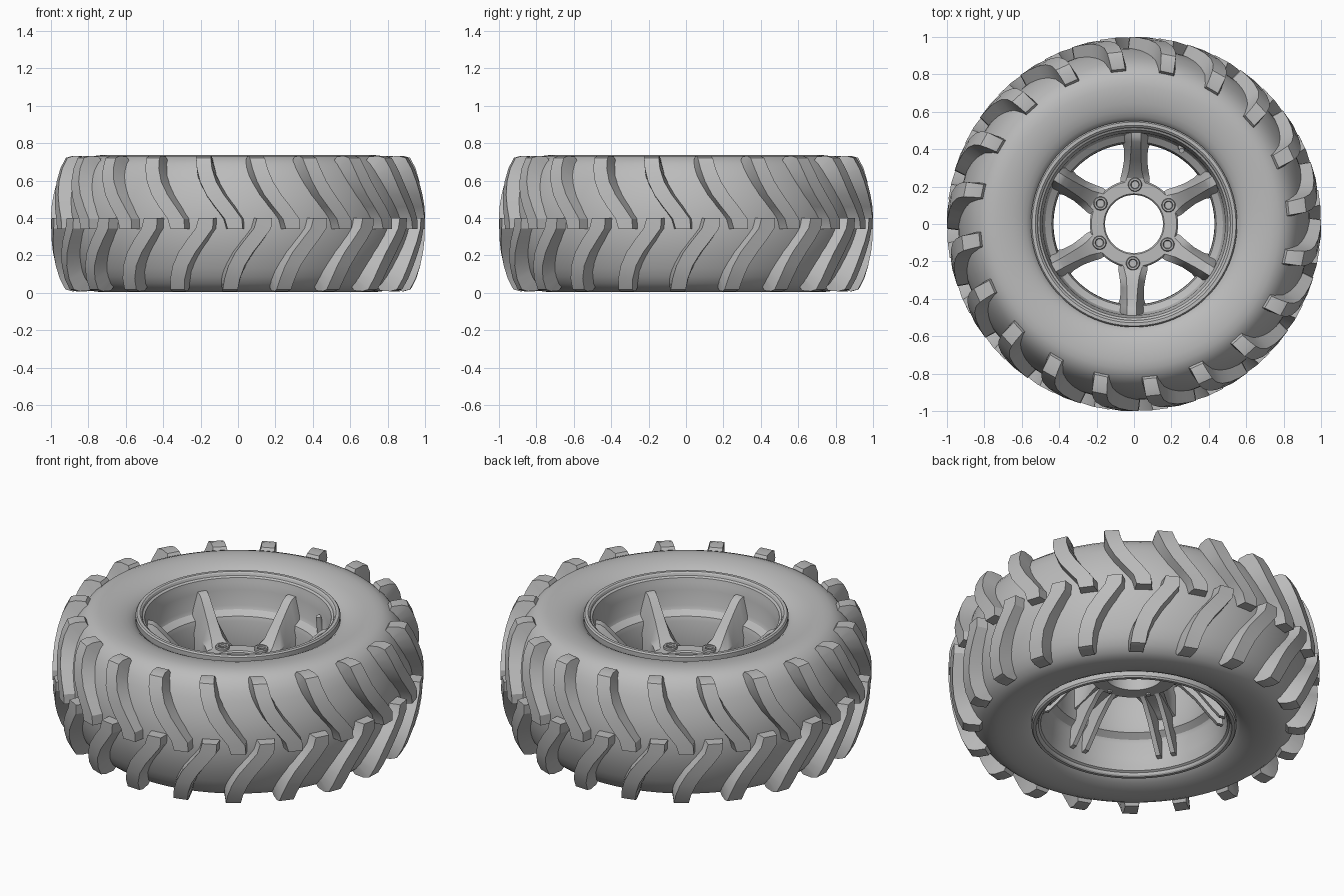
import bpy, bmesh, math
from mathutils import Vector, Matrix

if "Cube" in bpy.data.objects:
    bpy.data.objects.remove(bpy.data.objects["Cube"])

MID = 0.37          # height of the wheel's middle plane
LUGS = 20
SPOKES = 6
SPOKE_START = math.radians(88.5)

grey = bpy.data.materials.new("plain_grey")
grey.use_nodes = True
grey.diffuse_color = (0.5, 0.5, 0.5, 1)
grey.node_tree.nodes["Principled BSDF"].inputs["Base Color"].default_value = (0.5, 0.5, 0.5, 1)


def finish(bm, name, angle=35):
    bmesh.ops.recalc_face_normals(bm, faces=bm.faces)
    mesh = bpy.data.meshes.new(name)
    bm.to_mesh(mesh)
    bm.free()
    mesh.materials.append(grey)
    obj = bpy.data.objects.new(name, mesh)
    bpy.context.collection.objects.link(obj)
    bpy.ops.object.select_all(action='DESELECT')
    obj.select_set(True)
    bpy.context.view_layer.objects.active = obj
    bpy.ops.object.shade_smooth_by_angle(angle=math.radians(angle))
    return obj


def loft(bm, sections, closed=False):
    """Skin a row of equal-sized loops; cap the ends unless closed."""
    rings = [[bm.verts.new(p) for p in s] for s in sections]
    n = len(rings[0])
    for i in range(len(rings) if closed else len(rings) - 1):
        a, b = rings[i], rings[(i + 1) % len(rings)]
        for k in range(n):
            bm.faces.new((a[k], a[(k + 1) % n], b[(k + 1) % n], b[k]))
    if not closed:
        bm.faces.new(rings[0])
        bm.faces.new(rings[-1])


def lathe(bm, profile, steps, at=Matrix()):
    """Turn a closed (radius, z) profile about the z axis."""
    turns = [math.tau * i / steps for i in range(steps)]
    loft(bm, [[at @ Vector((r * math.cos(t), r * math.sin(t), z)) for r, z in profile]
              for t in turns], closed=True)


def mirrored(half):
    """Complete an upper half profile (offsets from the middle plane)."""
    return [(r, MID + z) for r, z in half] + [(r, MID - z) for r, z in reversed(half) if z > 0]


def spoke_turns():
    return [Matrix.Rotation(SPOKE_START + math.tau * i / SPOKES, 4, 'Z') for i in range(SPOKES)]


# Tyre carcass
bm = bmesh.new()
carcass = [(0.94, 0), (0.937, 0.06), (0.928, 0.12), (0.912, 0.18), (0.89, 0.24),
           (0.868, 0.285), (0.842, 0.32), (0.81, 0.347), (0.775, 0.361), (0.735, 0.366),
           (0.69, 0.364), (0.645, 0.357), (0.605, 0.345), (0.575, 0.33), (0.55, 0.31), (0.535, 0.27)]
lathe(bm, mirrored(carcass), 128)
finish(bm, "tyre_carcass", 40)

# Tread lugs: stations of (angle, outer r, outer z, inner r, inner z, half width)
STATIONS = [(-0.213, 0.83, 0.358, 0.80, 0.31, 0.036),
            (-0.207, 0.885, 0.362, 0.83, 0.29, 0.038),
            (-0.202, 0.922, 0.352, 0.84, 0.28, 0.040),
            (-0.190, 0.952, 0.295, 0.86, 0.25, 0.041),
            (-0.165, 0.974, 0.225, 0.88, 0.21, 0.043),
            (-0.125, 0.988, 0.155, 0.89, 0.15, 0.047),
            (-0.075, 0.996, 0.090, 0.90, 0.09, 0.048),
            (-0.025, 1.0, 0.025, 0.90, 0.025, 0.046),
            (-0.015, 1.0, -0.030, 0.90, -0.030, 0.040)]


def lug_row(name, side, offset):
    bm = bmesh.new()
    for i in range(LUGS):
        base = math.tau * (i + offset) / LUGS - math.pi / 2
        sections = []
        for a, ro, zo, ri, zi, w in STATIONS:
            out = Vector((math.cos(base + a), math.sin(base + a), 0))
            along = Vector((-out.y, out.x, 0))
            corners = [(ri, zi, -w - 0.012), (ro, zo, -w), (ro, zo, w), (ri, zi, w + 0.012)]
            sections.append([out * r + along * s + Vector((0, 0, MID + side * z))
                             for r, z, s in corners])
        loft(bm, sections)
    finish(bm, name, 28)


lug_row("upper_tread_lugs", 1, 0)
lug_row("lower_tread_lugs", -1, 0.5)

# Rim barrel with rolled lips and inner ledges
bm = bmesh.new()
barrel = [(0.43, 0), (0.432, 0.10), (0.44, 0.125), (0.475, 0.15), (0.484, 0.17),
          (0.488, 0.26), (0.497, 0.30), (0.503, 0.325), (0.515, 0.332), (0.52, 0.345),
          (0.528, 0.351), (0.545, 0.351), (0.552, 0.342), (0.552, 0.29), (0.54, 0.25), (0.54, 0)]
# keep one point on the outer middle line
lathe(bm, mirrored(barrel), 96)
finish(bm, "rim_barrel", 30)

# Hub flange
bm = bmesh.new()
flange = [(0.155, 0.345), (0.155, 0.412), (0.162, 0.42), (0.228, 0.42), (0.236, 0.41), (0.236, 0.345)]
lathe(bm, flange, 64)
finish(bm, "hub_flange", 30)

# Spokes: (radius, bottom z, shoulder z, ridge z, base half width, ridge half width)
SPOKE = [(0.195, 0.35, 0.405, 0.418, 0.075, 0.060),
         (0.245, 0.35, 0.405, 0.422, 0.078, 0.045),
         (0.285, 0.345, 0.41, 0.45, 0.070, 0.034),
         (0.340, 0.335, 0.415, 0.515, 0.062, 0.029),
         (0.400, 0.32, 0.43, 0.58, 0.064, 0.026),
         (0.440, 0.30, 0.44, 0.622, 0.078, 0.025),
         (0.465, 0.30, 0.45, 0.638, 0.085, 0.025),
         (0.495, 0.30, 0.45, 0.640, 0.085, 0.025)]
bm = bmesh.new()
for turn in spoke_turns():
    loft(bm, [[turn @ Vector(p) for p in
               ((r, -w, lo), (r, -w, mid), (r, -t, hi), (r, t, hi), (r, w, mid), (r, w, lo))]
              for r, lo, mid, hi, w, t in SPOKE])
finish(bm, "spokes", 30)

# Paired stiffening ribs below each spoke
RIB = [(0.215, 0.35), (0.26, 0.325), (0.34, 0.25), (0.42, 0.15), (0.46, 0.105), (0.49, 0.10), (0.49, 0.36)]
bm = bmesh.new()
for turn in spoke_turns():
    for centre in (-0.042, 0.042):
        loft(bm, [[turn @ Vector((r, centre + s, z)) for r, z in RIB] for s in (-0.013, 0.013)])
finish(bm, "lower_ribs", 30)

# Bolt seats and bolts
collar = [(0.02, 0.41), (0.02, 0.432), (0.024, 0.437), (0.033, 0.437), (0.037, 0.432), (0.037, 0.41)]
seats, bolts = bmesh.new(), bmesh.new()
for turn in spoke_turns():
    place = turn @ Matrix.Translation((0.21, 0, 0))
    lathe(seats, collar, 24, place)
    bmesh.ops.create_cone(bolts, cap_ends=True, segments=6, radius1=0.013, radius2=0.013,
                          depth=0.09, matrix=place @ Matrix.Translation((0, 0, 0.38)))
finish(seats, "bolt_seats")
finish(bolts, "bolts")

# Valve stem
bm = bmesh.new()
stem = Matrix.Translation((0.255, 0.402, 0.57)) @ Matrix.Rotation(math.radians(12), 4, 'X')
bmesh.ops.create_cone(bm, cap_ends=True, segments=16, radius1=0.02, radius2=0.014,
                      depth=0.10, matrix=stem)
finish(bm, "valve_stem")
